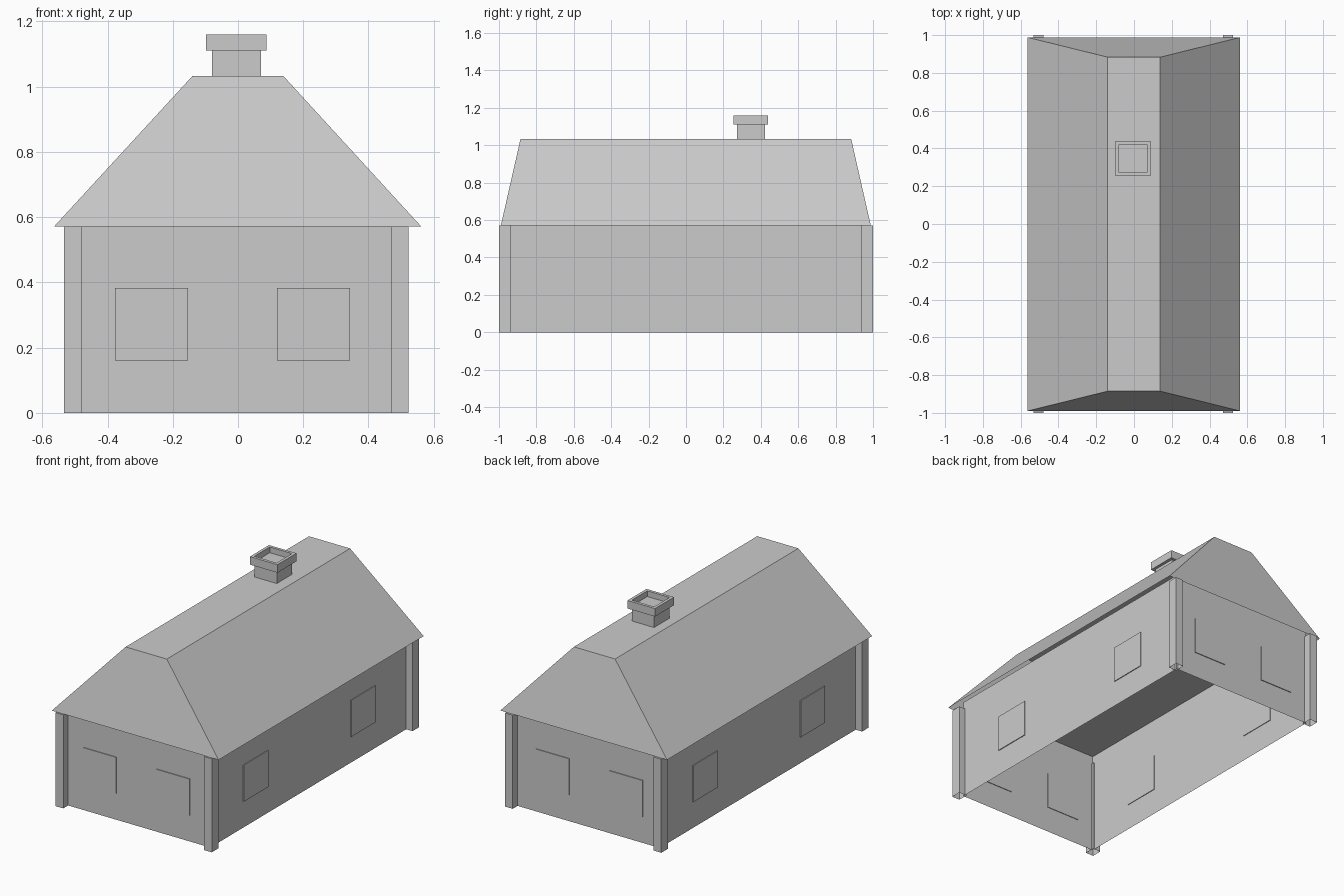
import bpy, bmesh

cube = bpy.data.objects.get("Cube")
if cube:
    bpy.data.objects.remove(cube, do_unlink=True)

grey = bpy.data.materials.new("plain grey")
grey.use_nodes = True
colour = (0.6, 0.6, 0.6, 1)
grey.diffuse_color = colour
grey.node_tree.nodes["Principled BSDF"].inputs["Base Color"].default_value = colour


def finish(name, bm):
    mesh = bpy.data.meshes.new(name)
    bm.to_mesh(mesh)
    bm.free()
    mesh.materials.append(grey)
    obj = bpy.data.objects.new(name, mesh)
    bpy.context.collection.objects.link(obj)


def box_mesh(x, y, z, open_below=False):
    """Box from three (low, high) ranges, optionally without its bottom."""
    bm = bmesh.new()
    bmesh.ops.create_cube(bm, size=1)
    for v in bm.verts:
        v.co = [r[0] + (c + 0.5) * (r[1] - r[0]) for c, r in zip(v.co, (x, y, z))]
    if open_below:
        bottom = min(bm.faces, key=lambda f: f.calc_center_median().z)
        bmesh.ops.delete(bm, geom=[bottom], context="FACES_ONLY")
    return bm


def box(name, x, y, z, open_below=False):
    finish(name, box_mesh(x, y, z, open_below))


EAVE, CX = 0.571, -0.005
WALL_X, WALL_Y = 0.485, 0.953

# Thin walls with a ceiling tucked up inside the roof, open underneath
box("walls", (CX - WALL_X, CX + WALL_X), (-WALL_Y, WALL_Y), (0, 0.62), True)

# Hipped roof shell with a flat top, open underneath
bm = box_mesh((-0.564, 0.562), (-0.99, 0.988), (EAVE, 1.033), True)
for v in bm.verts:
    if v.co.z > 1:
        v.co.x *= 0.247
        v.co.y *= 0.894
finish("roof", bm)

# Corner posts, hollow from below
for sx, side in ((-1, "right"), (1, "left")):
    for sy, end in ((-1, "front"), (1, "back")):
        x = sorted((CX + sx * 0.475, CX + sx * 0.528))
        y = sorted((sy * 0.937, sy * 1.0))
        box(f"{end}_{side}_post", x, y, (0, EAVE), True)

# Window plates set through the walls, two on each wall
SILL, HEAD, OUT, IN = 0.16, 0.383, 0.005, 0.004
for s, wall in ((-1, "front"), (1, "back")):
    for x in ((-0.377, -0.153), (0.12, 0.344)):
        y = sorted((s * (WALL_Y - IN), s * (WALL_Y + OUT)))
        box(f"{wall}_window", x, y, (SILL, HEAD))
for s, wall in ((-1, "right"), (1, "left")):
    for y in ((-0.635, -0.4), (0.4, 0.635)):
        x = sorted((CX + s * (WALL_X - IN), CX + s * (WALL_X + OUT)))
        box(f"{wall}_window", x, y, (SILL, HEAD))

# Chimney stack
box("chimney_stack", (-0.08, 0.07), (0.274, 0.422), (1.03, 1.111))

# Chimney cap with a sunken top
bm = box_mesh((-0.098, 0.088), (0.255, 0.439), (1.111, 1.16))
top = max(bm.faces, key=lambda f: f.calc_center_median().z)
bmesh.ops.inset_region(bm, faces=[top], thickness=0.018, use_even_offset=True)
pit = bmesh.ops.extrude_face_region(bm, geom=[top])["geom"]
bmesh.ops.delete(bm, geom=[top], context="FACES_ONLY")
for v in pit:
    if isinstance(v, bmesh.types.BMVert):
        v.co.z = 1.125
bmesh.ops.recalc_face_normals(bm, faces=bm.faces)
finish("chimney_cap", bm)
